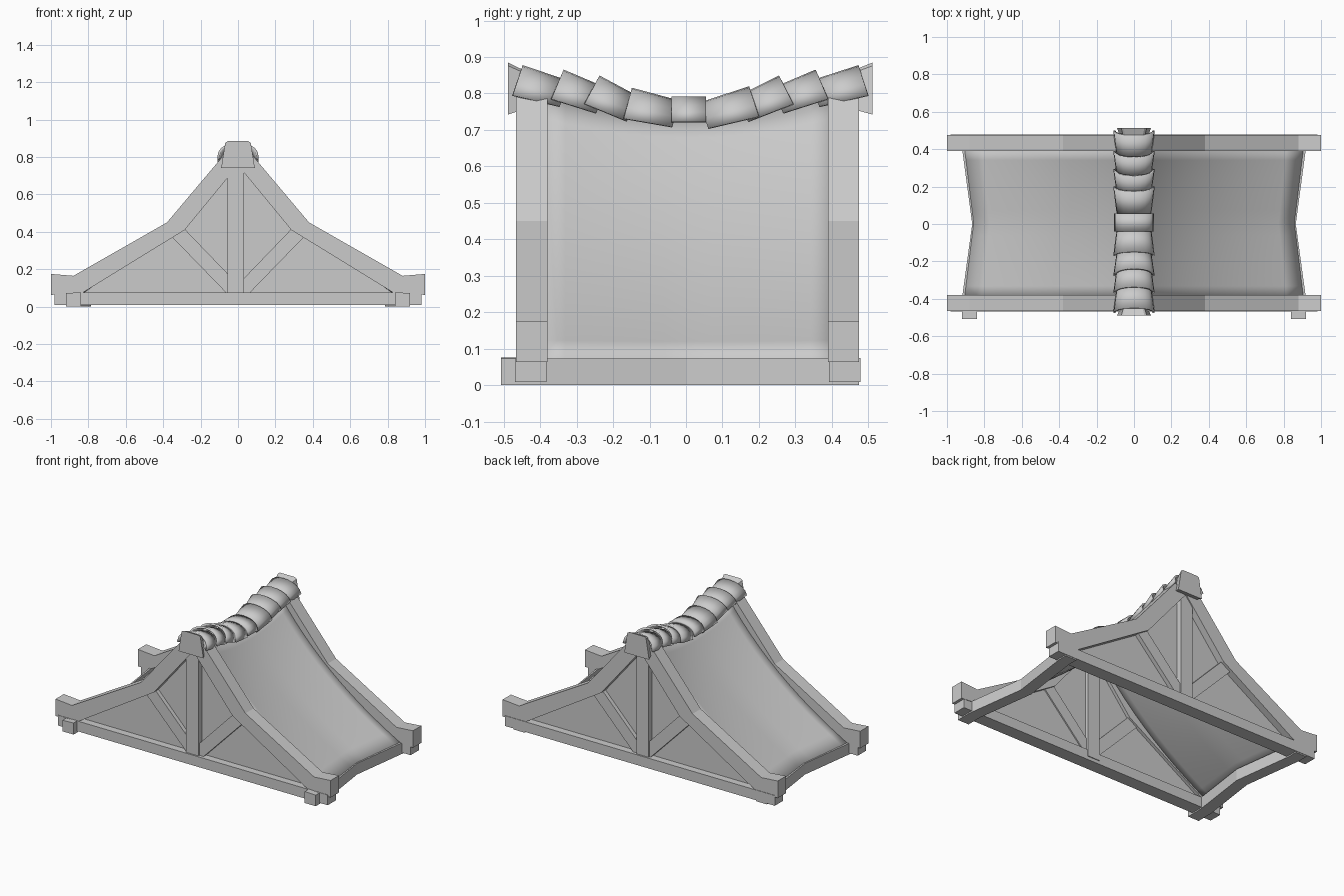
import bpy, bmesh, math
from mathutils import Vector

if "Cube" in bpy.data.objects:
    bpy.data.objects.remove(bpy.data.objects["Cube"])


def make(name, verts, faces, smooth=False, thick=0.0):
    me = bpy.data.meshes.new(name)
    me.from_pydata([tuple(v) for v in verts], [], faces)
    bm = bmesh.new()
    bm.from_mesh(me)
    bmesh.ops.recalc_face_normals(bm, faces=bm.faces)
    bm.to_mesh(me)
    bm.free()
    ob = bpy.data.objects.new(name, me)
    bpy.context.collection.objects.link(ob)
    if thick:
        m = ob.modifiers.new("thickness", 'SOLIDIFY')
        m.thickness = thick
        m.offset = 0
    if smooth:
        bpy.context.view_layer.objects.active = ob
        bpy.ops.object.select_all(action='DESELECT')
        ob.select_set(True)
        bpy.ops.object.shade_smooth_by_angle(angle=math.radians(35))
    return ob


def loft(name, a, b, **kw):
    """Closed solid between two matching outlines."""
    n = len(a)
    faces = [tuple(range(n)), tuple(range(2 * n - 1, n - 1, -1))]
    faces += [(i, (i + 1) % n, n + (i + 1) % n, n + i) for i in range(n)]
    return make(name, list(a) + list(b), faces, **kw)


def slab(name, pts, y0, y1):
    """Extrude an x-z outline along y."""
    return loft(name, [(x, y0, z) for x, z in pts], [(x, y1, z) for x, z in pts])


def rect(x0, x1, z0, z1):
    return [(x0, z0), (x1, z0), (x1, z1), (x0, z1)]


# gable frames, front and back
RAFTER = [(1.0, .175), (.88, .165), (.38, .45), (.085, .80), (0, .80), (0, .755),
          (.03, .72), (.285, .41), (.35, .37), (.83, .075), (1.0, .063)]
BRACE = [(.03, .15), (.03, .04), (.36, .38), (.29, .42)]
WALL = [(-.86, .05), (.86, .05), (.36, .40), (.04, .76), (-.04, .76), (-.36, .40)]
for tag, yc, f in (("front", -.423, -1), ("back", .432, 1)):
    for side, s in (("left", -1), ("right", 1)):
        slab(f"{tag}_{side}_rafter", [(x * s, z) for x, z in RAFTER], yc - .043, yc + .043)
        slab(f"{tag}_{side}_brace", [(x * s, z) for x, z in BRACE], yc + f * .025, yc - f * .03)
    slab(f"{tag}_tie_beam", rect(-.98, .98, .008, .075), yc + f * .046, yc - f * .04)
    slab(f"{tag}_post", rect(-.055, .033, .03, .76), yc + f * .036, yc - f * .045)
    slab(f"{tag}_gable_wall", WALL, yc - .01 - f * .012, yc + .01 - f * .012)

# eave beams, bent inward at the middle, with ends sticking out at the front
for side, s in (("left", -1), ("right", 1)):
    rows = [(-.507, .92), (-.40, .92), (0, .865), (.41, .92), (.475, .92)]
    verts, faces = [], []
    for y, x in rows:
        verts += [(s * (x + dx), y, z) for dx, z in
                  ((0, 0), (0, .073), (-.08, .076), (-.08, 0))]
    for r in range(len(rows) - 1):
        for k in range(4):
            a, b = r * 4 + k, r * 4 + (k + 1) % 4
            faces.append((a, b, b + 4, a + 4))
    faces += [(0, 1, 2, 3), (16, 17, 18, 19)]
    make(f"{side}_eave_beam", verts, faces)

# sagging curved roof planes
NY, NT = 12, 12
for side, s in (("left", -1), ("right", 1)):
    verts, faces = [], []
    for j in range(NY + 1):
        y = -.40 + .81 * j / NY
        sag = 1 - (2 * j / NY - 1) ** 2
        kink = 1 - abs(2 * j / NY - 1)
        p0 = Vector((.03, .80 - .065 * sag))
        p1 = Vector((.33 - .01 * sag, .37 - .02 * sag))
        p2 = Vector((.905 - .05 * kink, .062))
        for i in range(NT + 1):
            t = i / NT
            p = p0 * (1 - t) ** 2 + p1 * 2 * t * (1 - t) + p2 * t * t
            verts.append((s * p.x, y, p.y))
    w = NT + 1
    for j in range(NY):
        for i in range(NT):
            a = j * w + i
            faces.append((a, a + 1, a + w + 1, a + w))
    make(f"{side}_roof", verts, faces, smooth=True, thick=.022)

# overlapping ridge tiles: (outer y, z, inner y, z) along the crown
ARCH = [(math.cos(math.pi * k / 10), math.sin(math.pi * k / 10) ** .8 if 0 < k < 10 else 0)
        for k in range(11)]


def tile(name, y0, z0, y1, z1, w0, w1, h0=.082, h1=.07):
    d = Vector((0, y1 - y0, z1 - z0)).normalized()
    n = Vector((0, -d.z, d.y))
    if n.z < 0:
        n = -n
    rings = []
    for y, z, w, h in ((y0, z0, w0, h0), (y1, z1, w1, h1)):
        rings.append([Vector((u * w, y, z)) + n * (v - 1) * h for u, v in ARCH])
    m = len(ARCH)
    faces = [(i, i + 1, m + i + 1, m + i) for i in range(m - 1)]
    make(name, rings[0] + rings[1], faces, smooth=True, thick=.012)


TILES = [(-.45, .872, -.325, .83), (-.338, .86, -.22, .81), (-.24, .844, -.13, .785),
         (-.15, .81, -.02, .775), (.175, .814, .04, .77), (.258, .844, .14, .785),
         (.358, .86, .24, .81), (.475, .872, .345, .83)]
for k, t in enumerate(TILES):
    tile(f"ridge_tile_{k + 1}", *t, .105, .088)
tile("ridge_tile_middle", -.04, .786, .055, .786, .1, .1, .065, .065)

# flared end caps on the ridge
CAP = [(-.09, .742), (.09, .742), (.068, .876), (.055, .885), (-.055, .885), (-.068, .876)]
for tag, yo, yi in (("front", -.488, -.445), ("back", .512, .46)):
    loft(f"{tag}_ridge_cap", [(x, yo, z) for x, z in CAP],
         [(x * .8, yi, .80 + (z - .80) * .75) for x, z in CAP])
